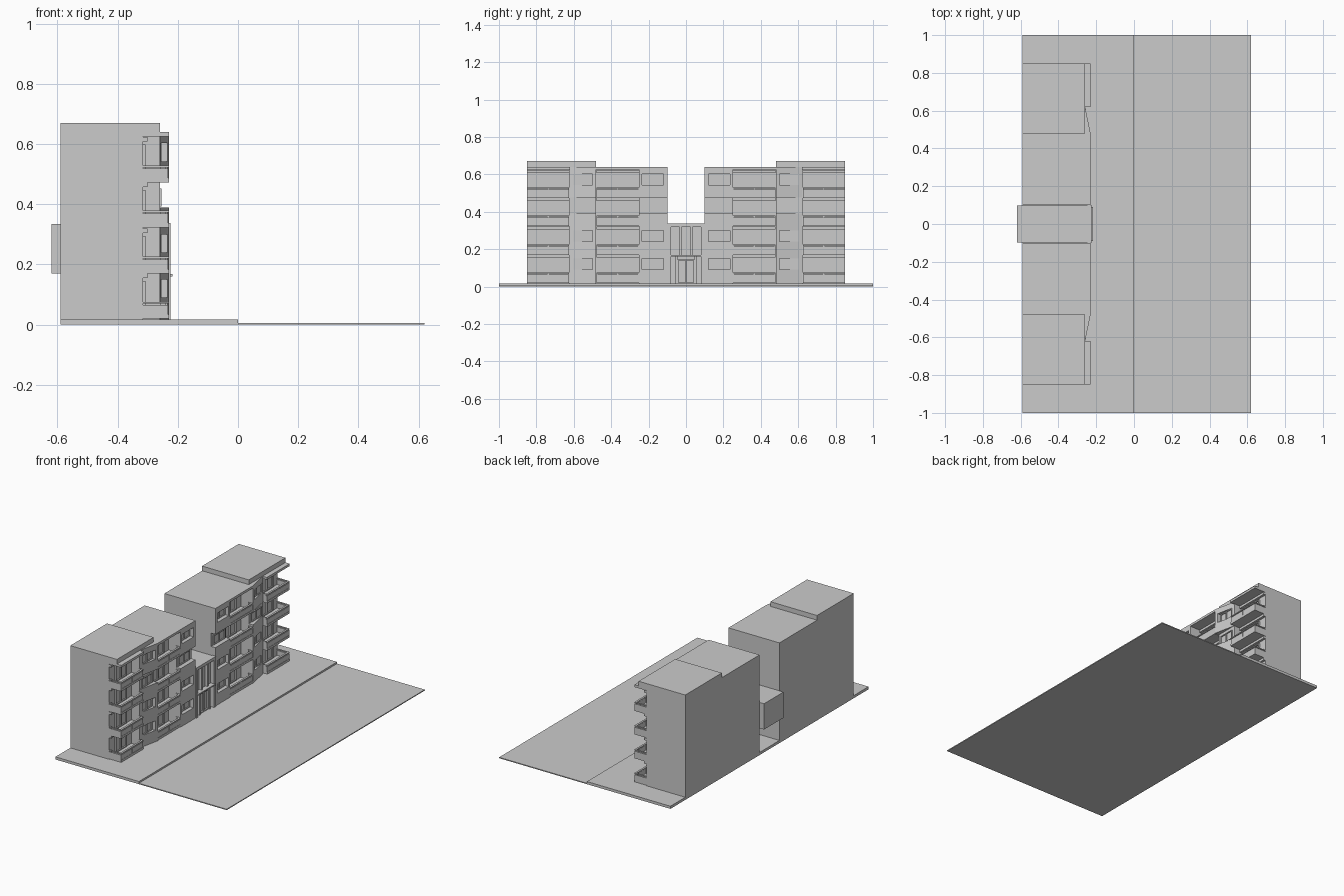
import bpy, bmesh

if "Cube" in bpy.data.objects:
    bpy.data.objects.remove(bpy.data.objects["Cube"])

G = 0.017                       # pavement level
CORE, WALL, FRONT = -0.315, -0.26, -0.23
FLOORS = [0.03, 0.18, 0.333, 0.483]   # balcony slab undersides


class Part:
    """Collects boxes into one mesh object."""
    def __init__(self, name):
        self.name, self.bm = name, bmesh.new()

    def box(self, x, y, z, front=None):
        # front(y): optional front x position per side, for splayed walls
        y0, y1 = sorted(y)
        v = []
        for zz in z:
            for yy in (y0, y1):
                x1 = front(yy) if front else x[1]
                v += [self.bm.verts.new((x[0], yy, zz)), self.bm.verts.new((x1, yy, zz))]
        for f in ((0, 2, 3, 1), (4, 5, 7, 6), (0, 1, 5, 4), (2, 6, 7, 3), (0, 4, 6, 2), (1, 3, 7, 5)):
            self.bm.faces.new([v[i] for i in f])

    def done(self):
        me = bpy.data.meshes.new(self.name)
        self.bm.to_mesh(me)
        self.bm.free()
        ob = bpy.data.objects.new(self.name, me)
        bpy.context.collection.objects.link(ob)


def window(p, x, y, z, mull, t=0.005, d=0.006):
    """Frame bars with vertical mullions in front of plane x."""
    y0, y1 = sorted(y)
    xs = (x, x + d)
    for zz in (z[0], z[1] - t):
        p.box(xs, (y0, y1), (zz, zz + t))
    for i in range(mull + 2):
        yy = y0 + (y1 - y0 - t) * i / (mull + 1)
        p.box(xs, (yy, yy + t), (z[0] + t, z[1] - t))


def ring(p, y, z, hy, hz, front):
    """Wall panel from WALL to the front plane with a window hole."""
    x = (WALL, FRONT)
    p.box(x, y, (z[0], hz[0]), front)
    p.box(x, y, (hz[1], z[1]), front)
    for a, b in ((y[0], hy[0]), (hy[1], y[1])):
        p.box(x, (a, b), hz, front)


# ground
road = Part("road")
road.box((0, 0.62), (-1, 1), (0, 0.006))
road.done()
pavement = Part("pavement")
pavement.box((-0.59, 0), (-1, 1), (0, G))
pavement.done()

for s, side in ((1, "right"), (-1, "left")):
    def Y(a, b):
        return (s * a, s * b)

    # wing volumes behind the facade
    core = Part(side + "_wing")
    core.box((-0.59, CORE), Y(0.48, 0.85), (G, 0.67))
    core.box((-0.59, CORE), Y(0.10, 0.48), (G, 0.64))
    core.box((CORE, WALL), Y(0.10, 0.25), (G, 0.64))
    core.box((CORE, WALL), Y(0.48, 0.625), (G, 0.67))
    core.box((CORE, WALL), Y(0.625, 0.85), (0.625, 0.67))
    core.done()

    # flat roofs over balcony bays
    roof = Part(side + "_bay_roof")
    roof.box((WALL, FRONT), Y(0.62, 0.85), (0.625, 0.64))
    roof.box((CORE, FRONT), Y(0.25, 0.48), (0.625, 0.64))
    roof.done()

    # straight and splayed facade panels with window openings
    panel = Part(side + "_facade_panels")
    frames = Part(side + "_window_frames")

    def splay(y):
        return FRONT + (WALL + 0.001 - FRONT) * (abs(y) - 0.48) / 0.14

    for i, f in enumerate(FLOORS):
        hz = (f + 0.06, f + 0.12)
        for y, hy, fr in (((0.10, 0.25), (0.12, 0.235), None),
                          ((0.48, 0.62), (0.50, 0.605), splay)):
            if i != 2:      # third floor is set back
                z0 = G if i == 0 else f - 0.008
                z1 = (0.172, 0.39, 0, 0.64)[i]
                ring(panel, Y(*y), (z0, z1), Y(*hy), hz, fr)
            window(frames, WALL, Y(*hy), hz, 1)
    panel.done()

    # balconies
    slab = Part(side + "_balcony_slabs")
    para = Part(side + "_balcony_parapets")
    for y0, y1, end in ((0.25, 0.478, False), (0.625, 0.85, True)):
        for i, f in enumerate(FLOORS):
            slab.box((CORE, FRONT), Y(y0, y1), (f - 0.01, f + 0.004))
            mid = (y0 + y1) / 2
            # front panels, joint post and handrail
            for a, b in ((y0, mid - 0.004), (mid + 0.004, y1)):
                para.box((-0.238, -0.232), Y(a, b), (f + 0.004, f + 0.036))
            para.box((-0.242, -0.234), Y(mid - 0.004, mid + 0.004), (f + 0.004, f + 0.04))
            para.box((-0.242, FRONT), Y(y0, y1), (f + 0.04, f + 0.046))
            # side return
            if end:
                para.box((CORE, -0.238), Y(y1 - 0.006, y1), (f + 0.004, f + 0.036))
                para.box((CORE, -0.242), Y(y1 - 0.008, y1), (f + 0.04, f + 0.046))
            # inner side return next to the set-back wall
            else:
                para.box((WALL, -0.238), Y(y1 - 0.006, y1), (f + 0.004, f + 0.046))
            para.box((WALL, -0.238), Y(y0, y0 + 0.006), (f + 0.004, f + 0.046))
            # balcony glazing
            window(frames, CORE, Y(y0 + 0.055, y1 - 0.055), (f + 0.008, f + 0.115), 1, 0.006, 0.008)
            # lintel beam
            slab.box((CORE, CORE + 0.015), Y(y0, y1), (f + 0.125, f + 0.14))
    slab.done()
    para.done()
    frames.done()

# central link: raised block, front porch wall, door and canopy
link = Part("entrance_link")
link.box((-0.62, -0.25), (-0.098, 0.098), (0.17, 0.335))
link.box((-0.265, -0.25), (-0.098, 0.098), (G, 0.17))
link.box((-0.25, -0.225), (-0.1, 0.1), (0.318, 0.337))
for s in (1, -1):
    link.box((-0.25, -0.225), (s * 0.08, s * 0.1), (G, 0.318))
    link.box((-0.25, -0.232), (s * 0.045, s * 0.055), (G, 0.16))
    link.box((-0.25, -0.232), (s * 0.025, s * 0.035), (0.17, 0.318))
link.done()
canopy = Part("entrance_canopy")
canopy.box((-0.25, -0.218), (-0.09, 0.09), (0.16, 0.168))
canopy.done()
door = Part("entrance_door")
window(door, -0.25, (-0.045, 0.045), (G, 0.145), 1, 0.006, 0.01)
door.done()
